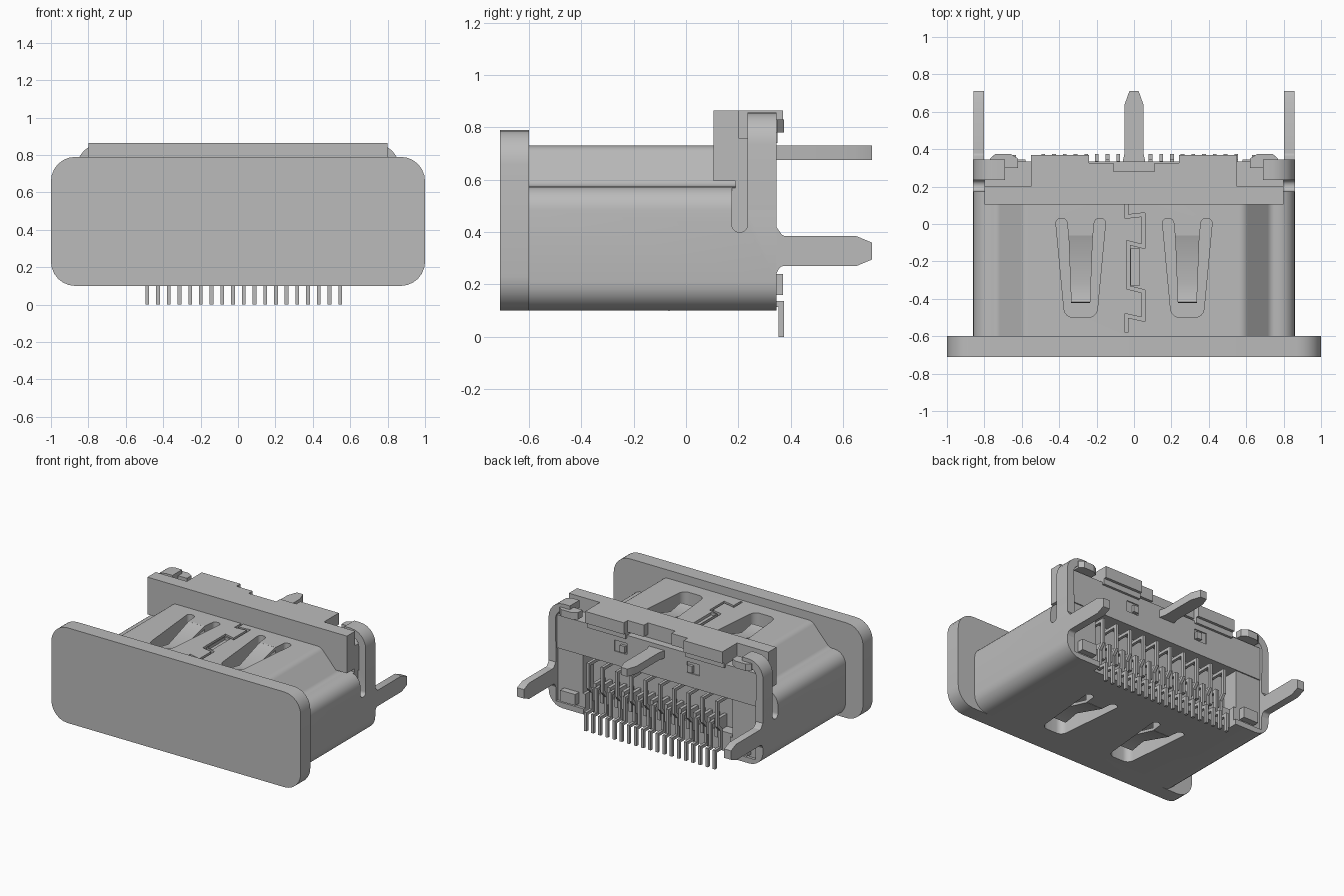
import bpy, bmesh, math
from mathutils import Vector

cube = bpy.data.objects.get("Cube")
if cube:
    bpy.data.objects.remove(cube)

grey = bpy.data.materials.new("light_grey")
grey.use_nodes = True
COLOUR = (0.5, 0.5, 0.5, 1)
grey.diffuse_color = COLOUR
grey.node_tree.nodes["Principled BSDF"].inputs["Base Color"].default_value = COLOUR

PLACE = {"X": lambda u, v, t: (t, u, v),
         "Y": lambda u, v, t: (u, t, v),
         "Z": lambda u, v, t: (u, v, t)}


def prism(name, points, axis, start, end):
    """Extrude a closed 2D outline along an axis."""
    bm = bmesh.new()
    low = [bm.verts.new(PLACE[axis](p[0], p[1], start)) for p in points]
    high = [bm.verts.new(PLACE[axis](p[0], p[1], end)) for p in points]
    bm.faces.new(low)
    bm.faces.new(high[::-1])
    for i in range(len(low)):
        j = (i + 1) % len(low)
        bm.faces.new((low[i], high[i], high[j], low[j]))
    bmesh.ops.recalc_face_normals(bm, faces=bm.faces)
    mesh = bpy.data.meshes.new(name)
    bm.to_mesh(mesh)
    bm.free()
    mesh.materials.append(grey)
    obj = bpy.data.objects.new(name, mesh)
    bpy.context.collection.objects.link(obj)
    return obj


def rect(a, b, c, d):
    return [(a, c), (b, c), (b, d), (a, d)]


def box(name, x, y, z):
    return prism(name, rect(*x, *y), "Z", *z)


def fillet(points, steps=6):
    """Round outline corners given as (u, v, radius)."""
    out = []
    for i, (u, v, r) in enumerate(points):
        p = Vector((u, v))
        if r == 0:
            out.append(p)
            continue
        a = (Vector(points[i - 1][:2]) - p).normalized()
        b = (Vector(points[(i + 1) % len(points)][:2]) - p).normalized()
        half = a.angle(b) / 2
        centre = p + (a + b).normalized() * r / math.sin(half)
        first = p + a * r / math.tan(half) - centre
        last = p + b * r / math.tan(half) - centre
        turn = last.angle_signed(first)
        for k in range(steps + 1):
            t = turn * k / steps
            out.append(centre + Vector((first.x * math.cos(t) - first.y * math.sin(t),
                                        first.x * math.sin(t) + first.y * math.cos(t))))
    return out


def mirrored(points):
    """Complete an outline given for its +u half."""
    return list(points) + [(-p[0],) + tuple(p[1:]) for p in reversed(points)]


def flip(points, side):
    return [(p[0] * side, p[1]) for p in points]


def strip(path, width):
    """Outline of a mitred band along an open path."""
    path = [Vector(p) for p in path]
    left, right = [], []
    for i, p in enumerate(path):
        a = (p - path[i - 1]).normalized() if i else (path[1] - p).normalized()
        b = (path[i + 1] - p).normalized() if i + 1 < len(path) else a
        na, nb = Vector((-a.y, a.x)), Vector((-b.y, b.x))
        m = (na + nb).normalized()
        off = m * width / 2 / max(m.dot(na), 0.3)
        left.append(p + off)
        right.append(p - off)
    return left + right[::-1]


def cut(obj, cutter):
    cutter.hide_render = True
    mod = obj.modifiers.new("cut", "BOOLEAN")
    mod.operation = "DIFFERENCE"
    mod.solver = "EXACT"
    mod.object = cutter
    bpy.context.view_layer.objects.active = obj
    bpy.ops.object.modifier_apply(modifier=mod.name)
    bpy.data.objects.remove(cutter)


# Front flange
prism("front_flange", fillet(mirrored([(1, 0.1, 0.13), (1, 0.79, 0.13)])), "Y", -0.71, -0.6)

# Metal shell with stepped shoulders
shell = prism("shell", fillet(mirrored([
    (0.86, 0.1, 0.11), (0.86, 0.575, 0.09), (0.73, 0.575, 0.05), (0.59, 0.73, 0.06)])),
    "Y", -0.605, 0.345)

# Rear recess, contact window and open pin side
cut(shell, box("recess_cutter", (-0.8, 0.8), (0.325, 0.4), (0.14, 0.8)))
cut(shell, box("window_cutter", (-0.6, 0.6), (0.2, 0.4), (0.24, 0.52)))
cut(shell, box("pin_gap_cutter", (-0.58, 0.58), (0.28, 0.4), (0.05, 0.25)))

# Side slots and spring tongues
pocket = [(0.15, 0.03, 0.025), (0.2, -0.5, 0.05), (0.37, -0.5, 0.05), (0.42, 0.03, 0.025),
          (0.36, 0.03, 0.025), (0.35, -0.07, 0), (0.22, -0.07, 0), (0.21, 0.03, 0.025)]
tongue_path = [(-0.06, 0.722), (-0.31, 0.65), (-0.42, 0.675)]
for side, label in ((1, "left"), (-1, "right")):
    slot = fillet([(0.175, 0.4, 0.028), (0.235, 0.4, 0.028), (0.235, 0.9, 0), (0.175, 0.9, 0)])
    cut(shell, prism("slot_cutter", slot, "X", side * 0.8, side * 0.9))
    for top in (True, False):
        zs = (0.6, 0.8) if top else (0.03, 0.23)
        cut(shell, prism("pocket_cutter", flip(fillet(pocket), side), "Z", *zs))
        path = [(y, z if top else 0.83 - z) for y, z in tongue_path]
        tongue = prism("spring_tongue_" + label, strip(path, 0.02), "X", side * 0.22, side * 0.35)
        for v in tongue.data.vertices:      # taper towards the tip
            v.co.x = side * 0.285 + (v.co.x - side * 0.285) * (1 + 0.6 * (v.co.y + 0.06))

# Interlocking seam on the top
seam = [(-0.04, 0.15), (-0.04, 0.04), (0.05, 0.05), (0.05, -0.12), (-0.03, -0.1), (-0.03, -0.34),
        (0.05, -0.36), (0.05, -0.51), (-0.04, -0.49), (-0.04, -0.58)]
cut(shell, prism("seam_cutter", strip(seam, 0.018), "Z", 0.71, 0.8))
cut(shell, box("seam_slot_cutter", (-0.015, 0.03), (-0.33, -0.13), (0.71, 0.8)))

# Insulator: cross bar, rear wall and notched top lip
box("insulator_bar", (-0.8, 0.8), (0.105, 0.2), (0.595, 0.865))
wall = box("insulator_rear_wall", (-0.8, 0.8), (0.19, 0.333), (0.52, 0.76))
prism("insulator_lip", mirrored([
    (0.55, 0.19), (0.55, 0.37), (0.24, 0.37), (0.24, 0.325), (0.11, 0.325), (0.11, 0.28)]),
    "Z", 0.78, 0.865)
box("lip_support", (-0.55, 0.55), (0.19, 0.28), (0.74, 0.8))
for side, label in ((1, "left"), (-1, "right")):
    box("lip_rib_" + label, sorted((side * 0.24, side * 0.55)), (0.27, 0.35), (0.74, 0.8))
    cut(wall, box("latch_cutter", sorted((side * 0.24, side * 0.34)), (0.28, 0.4), (0.62, 0.7)))
    box("latch_peg_" + label, sorted((side * 0.25, side * 0.29)), (0.26, 0.345), (0.63, 0.68))

# Side brackets: upright with curled hook, mounting leg and rear tab
hook = fillet([(0.86, 0.42, 0), (0.86, 0.857, 0.12), (0.69, 0.857, 0), (0.69, 0.802, 0),
               (0.805, 0.802, 0.065), (0.805, 0.42, 0)])
leg = fillet([(0.3, 0.24, 0), (0.345, 0.24, 0), (0.36, 0.27, 0.02), (0.65, 0.27, 0),
              (0.71, 0.295, 0), (0.71, 0.36, 0), (0.65, 0.385, 0), (0.37, 0.385, 0.02),
              (0.345, 0.42, 0), (0.3, 0.42, 0)])
for side, label in ((1, "left"), (-1, "right")):
    prism("hook_bracket_" + label, flip(hook, side), "Y", 0.235, 0.345)
    prism("side_leg_" + label, leg, "X", side * 0.803, side * 0.858)
    prism("hook_tip_" + label, flip([(0.62, 0.35), (0.66, 0.375), (0.74, 0.375), (0.77, 0.35),
                                     (0.77, 0.3), (0.62, 0.3)], side), "Z", 0.78, 0.83)
    box("rear_tab_" + label, sorted((side * 0.63, side * 0.75)), (0.3, 0.37), (0.16, 0.24))

# Centre mounting leg
prism("centre_leg", mirrored([(0.075, 0.27), (0.05, 0.38), (0.05, 0.64), (0.025, 0.71)]),
      "Z", 0.675, 0.73)

# Contact pins in two staggered rows, with comb teeth between them
COUNT, PITCH = 19, 0.0573
for i in range(COUNT):
    x = -0.485 + i * PITCH
    if i % 2 == 0:
        path = [(0.2, 0.47), (0.335, 0.47), (0.335, 0.3), (0.3, 0.26), (0.3, 0.125),
                (0.364, 0.125), (0.364, 0)]
    else:
        path = [(0.2, 0.3), (0.325, 0.3), (0.325, 0.125), (0.364, 0.125), (0.364, 0)]
    prism("contact_pin", strip(path, 0.022), "X", x - 0.01, x + 0.01)
    if i < COUNT - 1:
        mid = x + PITCH / 2
        box("comb_tooth", (mid - 0.012, mid + 0.012), (0.19, 0.31), (0.2, 0.33))

# Smooth rounded faces while keeping hard edges
bpy.ops.object.select_all(action="DESELECT")
for obj in bpy.context.scene.objects:
    if obj.type == "MESH":
        obj.select_set(True)
        bpy.context.view_layer.objects.active = obj
bpy.ops.object.shade_smooth_by_angle(angle=math.radians(30))
